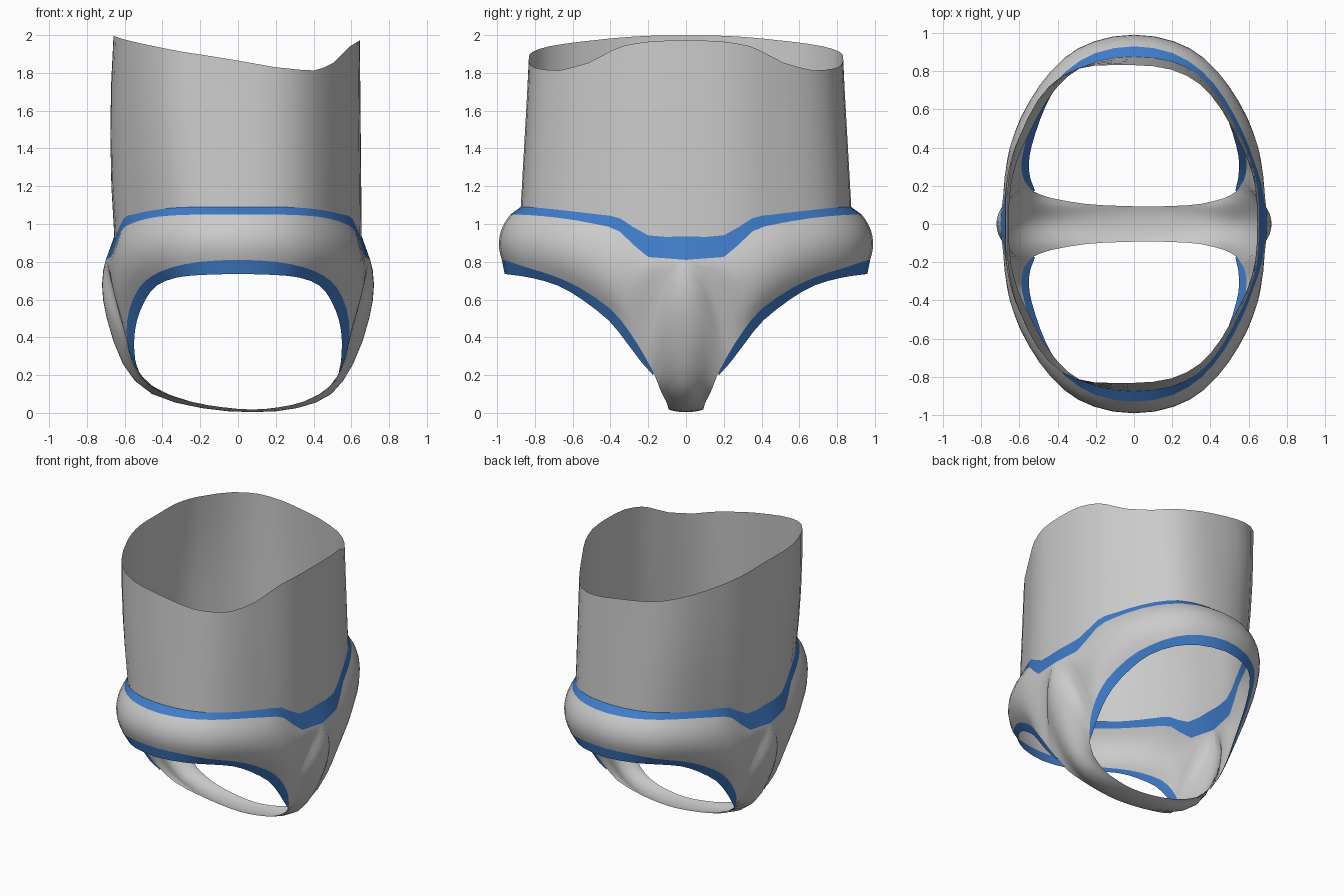
import bpy, bmesh
from mathutils import Vector as V

if "Cube" in bpy.data.objects:
    bpy.data.objects.remove(bpy.data.objects["Cube"])

blue = bpy.data.materials.new("trim_blue")
blue.diffuse_color = (0.05, 0.2, 0.58, 1)
blue.use_nodes = True
blue.node_tree.nodes["Principled BSDF"].inputs["Base Color"].default_value = blue.diffuse_color

# Curves for one quarter, running from the hip side (x = 0) round to the middle (y = 0)
LEG = [(0, .975, .81), (.2, .935, .80), (.35, .845, .77), (.455, .70, .725), (.525, .56, .66),
       (.575, .40, .55), (.59, .30, .43), (.575, .23, .32), (.555, .20, .265), (.53, .17, .21),
       (.45, .135, .12), (.30, .105, .06), (.15, .095, .03), (0, .092, .018)]
LEG_INNER = [(0, .96, .735), (.2, .915, .73), (.33, .82, .715), (.43, .68, .675), (.49, .55, .60),
             (.535, .41, .49), (.55, .32, .38), (.545, .245, .28), (.535, .21, .24), (.525, .175, .20)]
WAIST = [(0, .93, 1.05), (.2, .895, 1.05), (.355, .80, 1.045), (.475, .655, 1.03), (.57, .48, 1.0),
         (.62, .35, .96), (.67, .2, .825), (.70, 0, .81)]
CENTRE = [(.72, 0, .68), (.695, 0, .50), (.61, 0, .26), (.475, 0, .10), (.25, 0, .025), (0, 0, .004)]
WAIST_INNER = [(0, .875, 1.09), (.2, .85, 1.09), (.35, .77, 1.085), (.465, .63, 1.07),
               (.555, .46, 1.05), (.605, .35, 1.03), (.645, .2, .94), (.655, 0, .935)]
BULGE = [.035, .04, .045, .055, .06, .06, .055, .045, .04, .03, .02, .01, 0, 0]
TOP_RIM = [(-.66, 2.0), (-.3, 1.915), (0, 1.865), (.2, 1.83), (.4, 1.81), (.5, 1.84), (.6, 1.94), (.66, 1.975)]


def rim_z(x):
    x = max(-.66, min(.66, x))
    for (x0, z0), (x1, z1) in zip(TOP_RIM, TOP_RIM[1:]):
        if x <= x1:
            return z0 + (z1 - z0) * (x - x0) / (x1 - x0)
    return TOP_RIM[-1][1]


def smooth(points, end):
    """Add a rounded midpoint in every span; end is the mirror axis at the last point."""
    p = [V(q) for q in points]
    first = V((-p[1].x, p[1].y, p[1].z))
    last = p[-2].copy()
    if end is None:
        last = p[-1] * 2 - p[-2]
    else:
        last[end] *= -1
    e = [first] + p + [last]
    out = [p[0]]
    for i in range(1, len(p)):
        out += [(e[i] + e[i + 1]) * .5625 - (e[i - 1] + e[i + 2]) * .0625, p[i]]
    return out


def strips(low, high, n, bulge=None):
    """Rows of points from the low curve to the high curve, bowed outwards."""
    rows = []
    for i, (a, b) in enumerate(zip(low, high)):
        c = (a + b) / 2
        if bulge:
            amount = (bulge[i // 2] + bulge[(i + 1) // 2]) / 2
            bowed = c + (c - V((0, 0, .8))).normalized() * 2 * amount
            flat = b + V((0, .55 * a.y, 0))      # keeps the middle line crease-free
            c = bowed.lerp(flat, max(0, min(1, i / 4 - 2.5)))
        rows.append([a * (1 - s) ** 2 + c * 2 * s * (1 - s) + b * s * s
                     for s in (j / n for j in range(n + 1))])
    return rows


def build(name, rows, mat=None, adjust=None):
    """Mirror a quarter patch to all four quarters and weld it."""
    bm = bmesh.new()
    for sx in (1, -1):
        for sy in (1, -1):
            grid = []
            for row in rows:
                line = []
                for j, p in enumerate(row):
                    q = V((p.x * sx, p.y * sy, p.z))
                    if adjust:
                        q = adjust(q, j / (len(row) - 1))
                    # lowest point of the strap sits a little towards +x
                    q.x += .08 * max(0, 1 - q.z / .3) * max(0, 1 - (q.x / .6) ** 2)
                    line.append(bm.verts.new(q))
                grid.append(line)
            for r0, r1 in zip(grid, grid[1:]):
                for j in range(len(r0) - 1):
                    f = [r0[j], r0[j + 1], r1[j + 1], r1[j]]
                    face = bm.faces.new(f if sx * sy > 0 else f[::-1])
                    face.smooth = True
    bmesh.ops.remove_doubles(bm, verts=bm.verts, dist=.0005)
    me = bpy.data.meshes.new(name)
    bm.to_mesh(me)
    bm.free()
    ob = bpy.data.objects.new(name, me)
    bpy.context.collection.objects.link(ob)
    if mat:
        me.materials.append(mat)
    return ob


leg = smooth(LEG, 0)
upper = smooth(WAIST + CENTRE, 0)
waist_inner = smooth(WAIST_INNER, 1)

# Fabric shell with the strap between the leg openings
build("brief_shell", strips(leg, upper, 8, BULGE))

# Blue edging on leg openings and waist
build("leg_trim", strips(smooth(LEG_INNER, None), leg, 1), blue)
build("waist_trim", strips(upper, waist_inner, 1), blue)


# Open torso tube with a sloping, wavy top rim, fuller on the -x side
def torso_shape(p, s):
    x, y = p.x * (1 - .015 * s), p.y * (1 - .05 * s)
    if p.x < 0:
        u, v = (p.x / .66) ** 2, (p.y / .88) ** 2
        full = 1 + .08 * s * 4 * u * v / (u + v) ** 2
        x *= (1 + .03 * 4 * s * (1 - s) + .02 * s) * full
        y *= full
    return V((x, y, p.z + (rim_z(p.x) - p.z) * s))


build("torso_tube", strips(waist_inner, waist_inner, 4), None, torso_shape)
